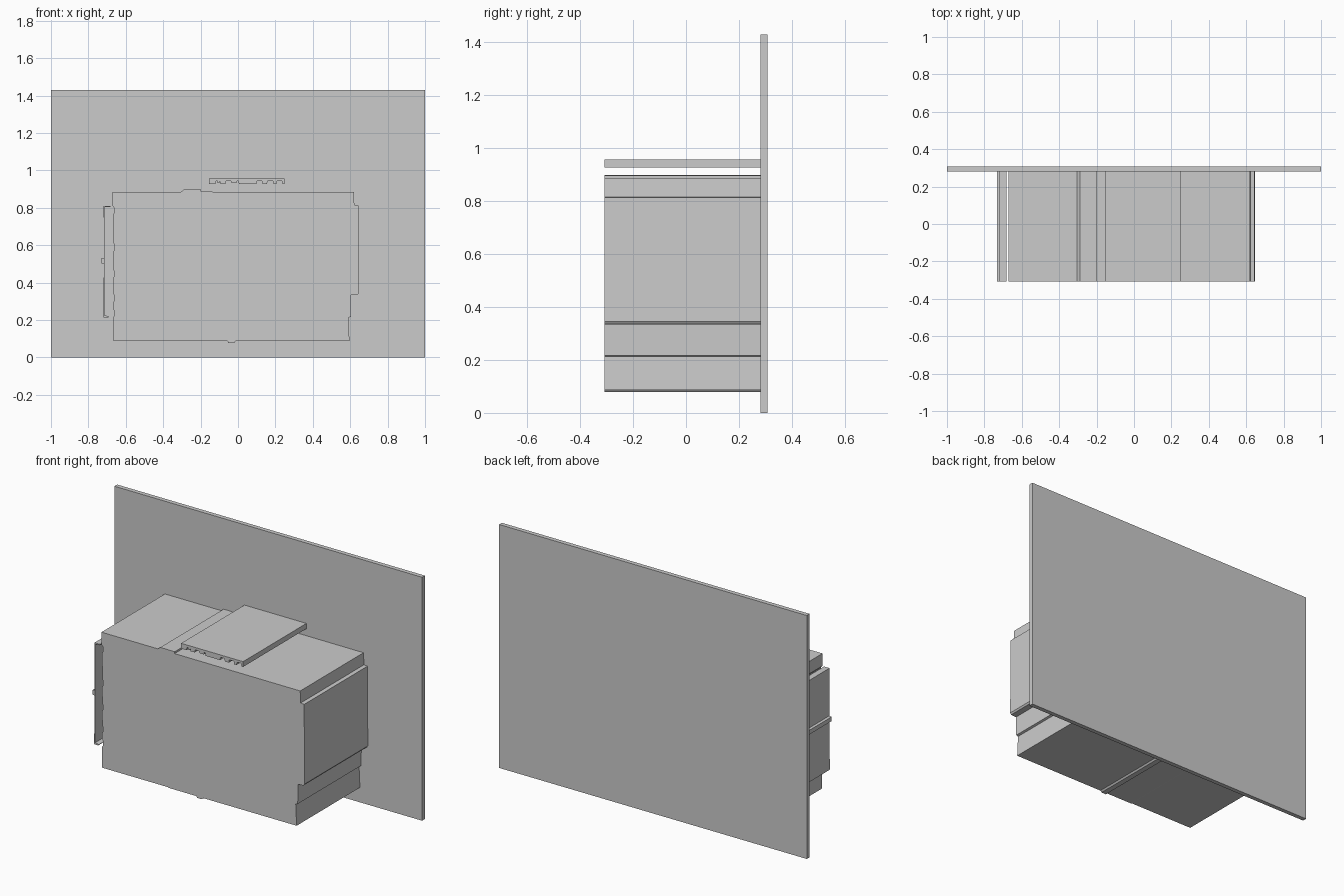
import bpy, bmesh

FRONT, PANEL, BACK = -0.307, 0.281, 0.307


def extrude_profile(name, points, y0, y1):
    """Solid made by sweeping an (x, z) outline along y."""
    bm = bmesh.new()
    face = bm.faces.new([bm.verts.new((x, y0, z)) for x, z in points])
    swept = bmesh.ops.extrude_face_region(bm, geom=[face])["geom"]
    moved = [v for v in swept if isinstance(v, bmesh.types.BMVert)]
    bmesh.ops.translate(bm, verts=moved, vec=(0, y1 - y0, 0))
    bmesh.ops.recalc_face_normals(bm, faces=bm.faces)
    mesh = bpy.data.meshes.new(name)
    bm.to_mesh(mesh)
    bm.free()
    obj = bpy.data.objects.new(name, mesh)
    bpy.context.collection.objects.link(obj)
    return obj


# Tall flat backing panel
extrude_profile("back_panel", [(-1, 0), (1, 0), (1, 1.43), (-1, 1.43)], PANEL, BACK)

# Main block: stepped right side, small ridges on top and bottom
outline = [
    (-0.668, 0.09), (-0.24, 0.09), (-0.235, 0.087), (-0.055, 0.087),
    (-0.052, 0.078), (-0.02, 0.078), (-0.012, 0.087), (0.596, 0.087),
    (0.590, 0.213), (0.603, 0.217), (0.605, 0.333), (0.640, 0.335),
    (0.647, 0.345), (0.645, 0.813), (0.622, 0.815), (0.619, 0.885),
    (-0.197, 0.886), (-0.197, 0.897), (-0.29, 0.898), (-0.305, 0.885),
    (-0.672, 0.885), (-0.672, 0.812),
]
# Shallow waves down the left side
for z in (0.79, 0.59, 0.45, 0.32, 0.24):
    outline += [(-0.664, z + 0.012), (-0.664, z - 0.02), (-0.669, z - 0.03), (-0.669, z - 0.06)]
extrude_profile("main_block", outline, FRONT, PANEL)

# Thin side sheet with a flange at each end and a small outer ridge
extrude_profile("side_sheet", [
    (-0.72, 0.215), (-0.695, 0.213), (-0.690, 0.220), (-0.713, 0.225),
    (-0.713, 0.803), (-0.682, 0.805), (-0.682, 0.811), (-0.718, 0.811),
    (-0.717, 0.531), (-0.732, 0.529), (-0.732, 0.504), (-0.717, 0.500),
], FRONT, PANEL)

# Upper shelf: a slab with a toothed underside
shelf = [(0.248, 0.958), (-0.155, 0.958)]
for left, right, bottom in [(-0.155, -0.12, 0.927), (-0.108, -0.10, 0.932),
                            (-0.093, -0.067, 0.928), (-0.035, -0.008, 0.932),
                            (0.005, 0.098, 0.927), (0.13, 0.155, 0.927),
                            (0.19, 0.205, 0.927), (0.238, 0.248, 0.927)]:
    if left > -0.15:
        shelf.append((left - 0.003, 0.944))
    shelf += [(left, bottom), (right, bottom)]
    if right < 0.24:
        shelf.append((right + 0.003, 0.944))
extrude_profile("upper_shelf", shelf, FRONT, PANEL)
